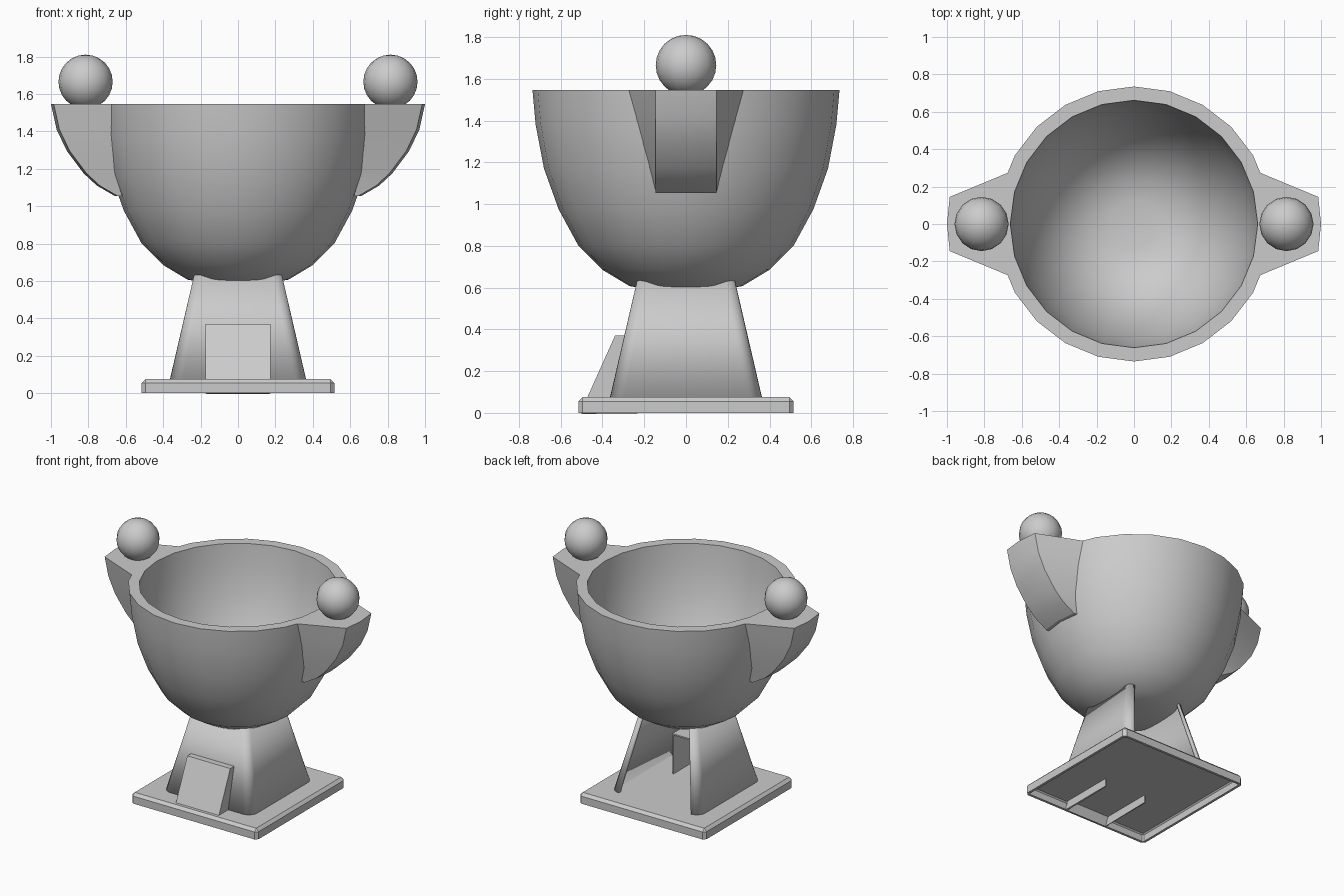
import bpy, bmesh
from math import sin, cos, pi, radians

if "Cube" in bpy.data.objects:
    bpy.data.objects.remove(bpy.data.objects["Cube"], do_unlink=True)

grey = bpy.data.materials.new("light_grey")
grey.use_nodes = True
grey.diffuse_color = (0.6, 0.6, 0.6, 1)
grey.node_tree.nodes["Principled BSDF"].inputs["Base Color"].default_value = (0.6, 0.6, 0.6, 1)

RIM = 1.545


def finish(name, bm, smooth=None, thickness=0):
    """Turn a bmesh into an object, with optional inward wall and smoothing."""
    mesh = bpy.data.meshes.new(name)
    bm.to_mesh(mesh)
    bm.free()
    obj = bpy.data.objects.new(name, mesh)
    bpy.context.collection.objects.link(obj)
    mesh.materials.append(grey)
    if thickness:
        mod = obj.modifiers.new("wall", 'SOLIDIFY')
        mod.thickness = thickness
        mod.offset = -1
        mod.use_even_offset = True
    if smooth:
        bpy.ops.object.select_all(action='DESELECT')
        obj.select_set(True)
        bpy.context.view_layer.objects.active = obj
        bpy.ops.object.shade_smooth_by_angle(angle=radians(smooth))
    return obj


def loft(bm, rings, closed=False):
    """Join rows of points with quads."""
    rows = [[bm.verts.new(p) for p in ring] for ring in rings]
    n = len(rows[0])
    for a, b in zip(rows, rows[1:]):
        for i in range(n if closed else n - 1):
            j = (i + 1) % n
            bm.faces.new((a[i], a[j], b[j], b[i]))
    return rows


# Bowl: outer curve, flat rim and inner curve spun round the axis
outer = [(0, .58), (.14, .585), (.27, .607), (.40, .685), (.515, .80),
         (.61, .975), (.68, 1.17), (.72, 1.38), (.735, RIM)]
inner = [(r * .9, RIM - (RIM - z) * .93) for r, z in reversed(outer)]
bm = bmesh.new()
verts = [bm.verts.new((r, 0, z)) for r, z in outer + inner]
edges = [bm.edges.new(pair) for pair in zip(verts, verts[1:])]
bmesh.ops.spin(bm, geom=verts + edges, cent=(0, 0, 0), axis=(0, 0, 1),
               angle=2 * pi, steps=24, use_merge=True)
bmesh.ops.remove_doubles(bm, verts=bm.verts, dist=1e-4)
bmesh.ops.recalc_face_normals(bm, faces=bm.faces)
finish("bowl", bm, 35)


def bowl_radius(z):
    for (r0, z0), (r1, z1) in zip(outer, outer[1:]):
        if z <= z1:
            return r0 + (r1 - r0) * (z - z0) / (z1 - z0)
    return outer[-1][0]


# Side brackets: curved underside, sides widening to the bowl, flat top
curve = [(.645, 1.055), (.74, 1.11), (.81, 1.175), (.90, 1.295), (.955, 1.41), (.985, RIM)]
for side, label in ((1, "left"), (-1, "right")):
    rings = []
    for x, z in curve:
        t = (z - curve[0][1]) / (RIM - curve[0][1])
        y = .145 + .135 * t
        root = (bowl_radius(z) ** 2 - y * y) ** .5 - .02
        rings.append([(side * px, py, z) for px, py in
                      ((root, -y), (x, -.145), (x + .015, 0), (x, .145), (root, y))])
    bm = bmesh.new()
    rows = loft(bm, rings, closed=True)
    bm.faces.new(rows[0])
    bm.faces.new(rows[-1])
    bmesh.ops.recalc_face_normals(bm, faces=bm.faces)
    finish(label + "_bracket", bm, 28)

    # Ball resting in the bracket top
    bm = bmesh.new()
    bmesh.ops.create_uvsphere(bm, u_segments=16, v_segments=12, radius=.145)
    bmesh.ops.translate(bm, verts=bm.verts, vec=(side * .815, 0, 1.665))
    finish(label + "_ball", bm, 40)

# Pedestal: tapered wall with round corners, open at the back
R, HALF = .07, .365


def corner(sx, sy, start):
    c = HALF - R
    return [(sx * c + R * cos(start + k * pi / 12), sy * c + R * sin(start + k * pi / 12))
            for k in range(7)]


path = corner(-1, 1, pi / 2) + corner(-1, -1, pi) + corner(1, -1, 1.5 * pi) + corner(1, 1, 0)
bm = bmesh.new()
loft(bm, [[(x * s, y * s, z) for x, y in path] for z, s in ((.07, 1), (.66, .625))])
finish("pedestal", bm, 30, thickness=.02)

# Base tray: chamfered slab hollow underneath
bm = bmesh.new()
bmesh.ops.create_cube(bm, size=1)
for v in bm.verts:
    v.co = (v.co.x * 1.03, v.co.y * 1.03, (v.co.z + .5) * .075)
bmesh.ops.delete(bm, geom=[f for f in bm.faces if f.normal.z < -.5], context='FACES_ONLY')
rims = [e for e in bm.edges if max(v.co.z for v in e.verts) > .01]
bmesh.ops.bevel(bm, geom=rims, offset=.02, segments=1, affect='EDGES')
finish("base_tray", bm, thickness=.018)

# Front block: sloped face, top and two cheeks, open behind and below
bm = bmesh.new()
side_line = [(-.506, 0), (-.34, .37), (-.09, .37), (-.09, 0)]
left, right = [[bm.verts.new((x, y, z)) for y, z in side_line] for x in (.175, -.175)]
bm.faces.new(left)
bm.faces.new(right)
for i in range(2):
    bm.faces.new((left[i], left[i + 1], right[i + 1], right[i]))
bmesh.ops.recalc_face_normals(bm, faces=bm.faces)
if any(f.normal.z > .9 for f in bm.faces) is False:
    bmesh.ops.reverse_faces(bm, faces=bm.faces)
finish("front_block", bm, thickness=.01)
